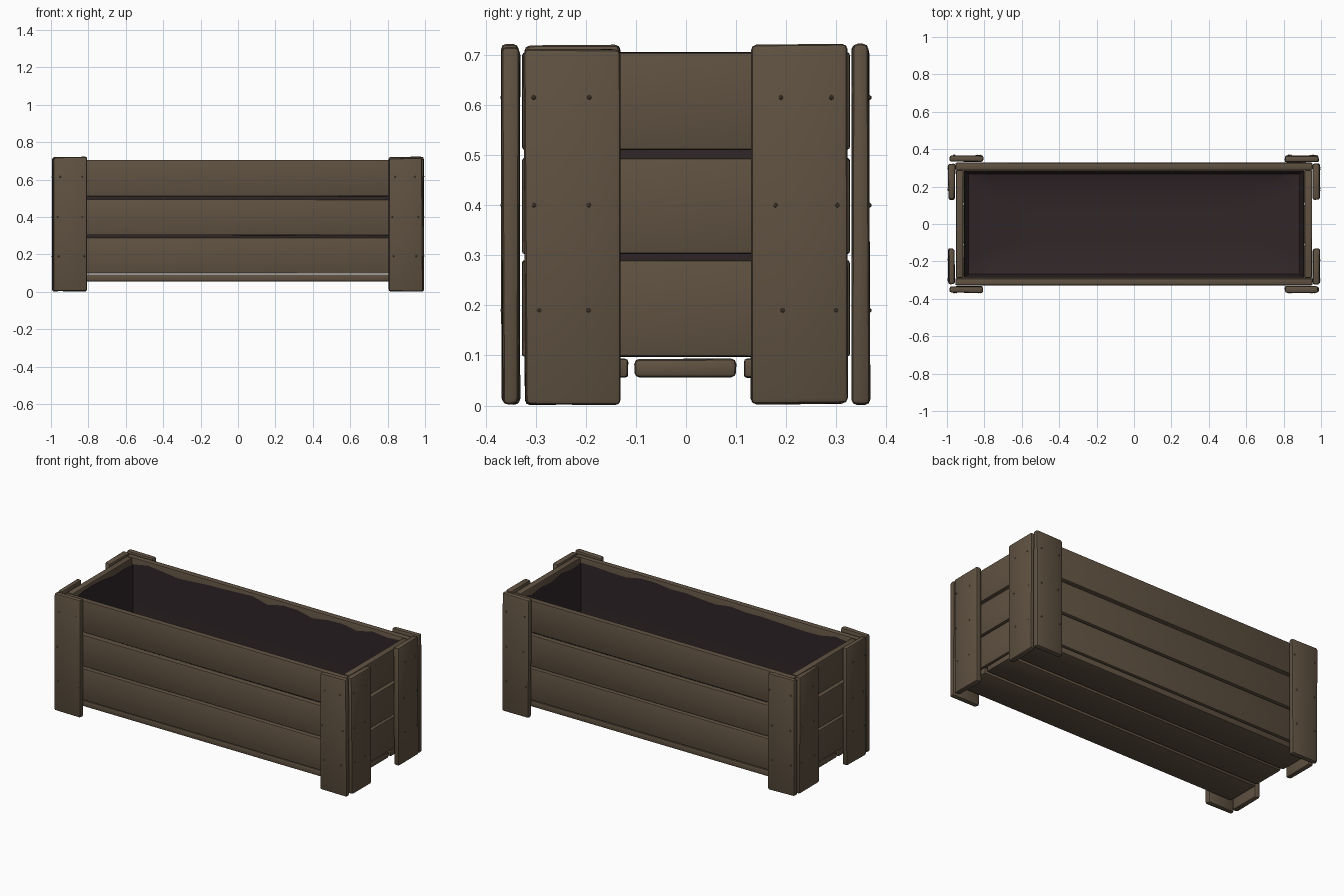
import bpy, bmesh, math, random
from mathutils import Matrix, Vector

if "Cube" in bpy.data.objects:
    bpy.data.objects.remove(bpy.data.objects["Cube"])

random.seed(4)


def material(name, rgb):
    m = bpy.data.materials.new(name)
    m.diffuse_color = (*rgb, 1)
    m.use_nodes = True
    m.node_tree.nodes["Principled BSDF"].inputs["Base Color"].default_value = m.diffuse_color
    return m


WOOD = material("brown wood", (0.115, 0.083, 0.053))
LINER = material("dark liner", (0.030, 0.019, 0.021))


def finish(name, bm, mat):
    bmesh.ops.recalc_face_normals(bm, faces=bm.faces)
    me = bpy.data.meshes.new(name)
    bm.to_mesh(me)
    bm.free()
    me.materials.append(mat)
    ob = bpy.data.objects.new(name, me)
    bpy.context.collection.objects.link(ob)
    bpy.context.view_layer.objects.active = ob
    ob.select_set(True)
    bpy.ops.object.shade_smooth_by_angle(angle=math.radians(35))
    ob.select_set(False)
    return ob


def board(name, lo, hi, bevel=0.006, wobble=0.0015):
    """Hand-cut board between two corners, slightly uneven, softened edges."""
    lo, hi = Vector(lo), Vector(hi)
    bm = bmesh.new()
    bmesh.ops.create_cube(bm, size=1)
    for v in bm.verts:
        for i in range(3):
            v.co[i] = (lo[i] + hi[i]) / 2 + v.co[i] * (hi[i] - lo[i])
            # uneven ends, always trimmed inward
            v.co[i] += random.uniform(0, wobble) * (1 if v.co[i] < (lo[i] + hi[i]) / 2 else -1)
    bmesh.ops.bevel(bm, geom=bm.edges[:], offset=bevel, segments=2,
                    profile=0.5, affect='EDGES')
    return finish(name, bm, WOOD)


# Side and end planks, three rows each
ROWS = [(0.097, 0.291), (0.302, 0.495), (0.510, 0.706)]
for row, (z0, z1) in zip(("lower", "middle", "upper"), ROWS):
    for side, s in (("front", -1), ("back", 1)):
        y = sorted((s * 0.29, s * 0.328))
        board(f"{side}_{row}_plank", (-0.955, y[0], z0), (0.955, y[1], z1))
    for side, s in (("left", -1), ("right", 1)):
        x = sorted((s * 0.912, s * 0.953))
        board(f"{side}_{row}_plank", (x[0], -0.289, z0), (x[1], 0.289, z1))

# Floor slats
board("floor_slat_middle", (-0.95, -0.104, 0.055), (0.95, 0.101, 0.094), 0.01)
for side, s in (("front", -1), ("back", 1)):
    y = sorted((s * 0.115, s * 0.322))
    board(f"floor_slat_{side}", (-0.95, y[0], 0.055), (0.95, y[1], 0.094))

# Corner boards: a wide one on the long side and one on the end of each corner
nails = bmesh.new()


def nail(pos, axis):
    scale = Vector((1, 1, 1))
    scale[axis] = 0.8
    bmesh.ops.create_icosphere(nails, subdivisions=1, radius=0.005,
                               matrix=Matrix.Translation(pos) @ Matrix.Diagonal((*scale, 1)))


for sx, xn in ((-1, "left"), (1, "right")):
    for sy, yn in ((-1, "front"), (1, "back")):
        top = 0.724 if sx * sy > 0 else 0.717
        x = sorted((sx * 0.803, sx * 0.990))
        y = sorted((sy * 0.329, sy * 0.370))
        board(f"{yn}_{xn}_corner_long_board", (x[0], y[0], 0), (x[1], y[1], top), 0.011, 0.006)
        x = sorted((sx * 0.954, sx * 0.996))
        y = sorted((sy * 0.128, sy * 0.325))
        board(f"{yn}_{xn}_corner_end_board", (x[0], y[0], 0), (x[1], y[1], top), 0.011, 0.006)
        for z in (0.19, 0.40, 0.615):
            for a in (0.83, 0.955):
                nail((sx * (a + random.uniform(-.01, .01)), sy * 0.367, z), 1)
            for a in (0.185, 0.30):
                nail((sx * 0.993, sy * (a + random.uniform(-.01, .01)), z), 0)
finish("nails", nails, WOOD)

# Cloth liner: open bag made of rectangular rings, wavy at the rim
NX, NY = 18, 6
ring = ([(-1 + 2 * i / NX, -1) for i in range(NX)] + [(1, -1 + 2 * i / NY) for i in range(NY)]
        + [(1 - 2 * i / NX, 1) for i in range(NX)] + [(-1, 1 - 2 * i / NY) for i in range(NY)])
levels = [(0.908, 0.286, 0.675), (0.906, 0.284, 0.45), (0.904, 0.282, 0.20),
          (0.885, 0.268, 0.125), (0.80, 0.21, 0.102), (0.55, 0.08, 0.098)]
bm = bmesh.new()
loops = []
for k, (rx, ry, z) in enumerate(levels):
    loops.append([bm.verts.new((px * rx, py * ry,
                                z + (random.uniform(-0.015, 0.015) if k == 0 else 0)))
                  for px, py in ring])
n = len(ring)
for a, b in zip(loops, loops[1:]):
    for i in range(n):
        bm.faces.new((a[i], a[(i + 1) % n], b[(i + 1) % n], b[i]))
bm.faces.new(loops[-1])
finish("liner", bm, LINER)
